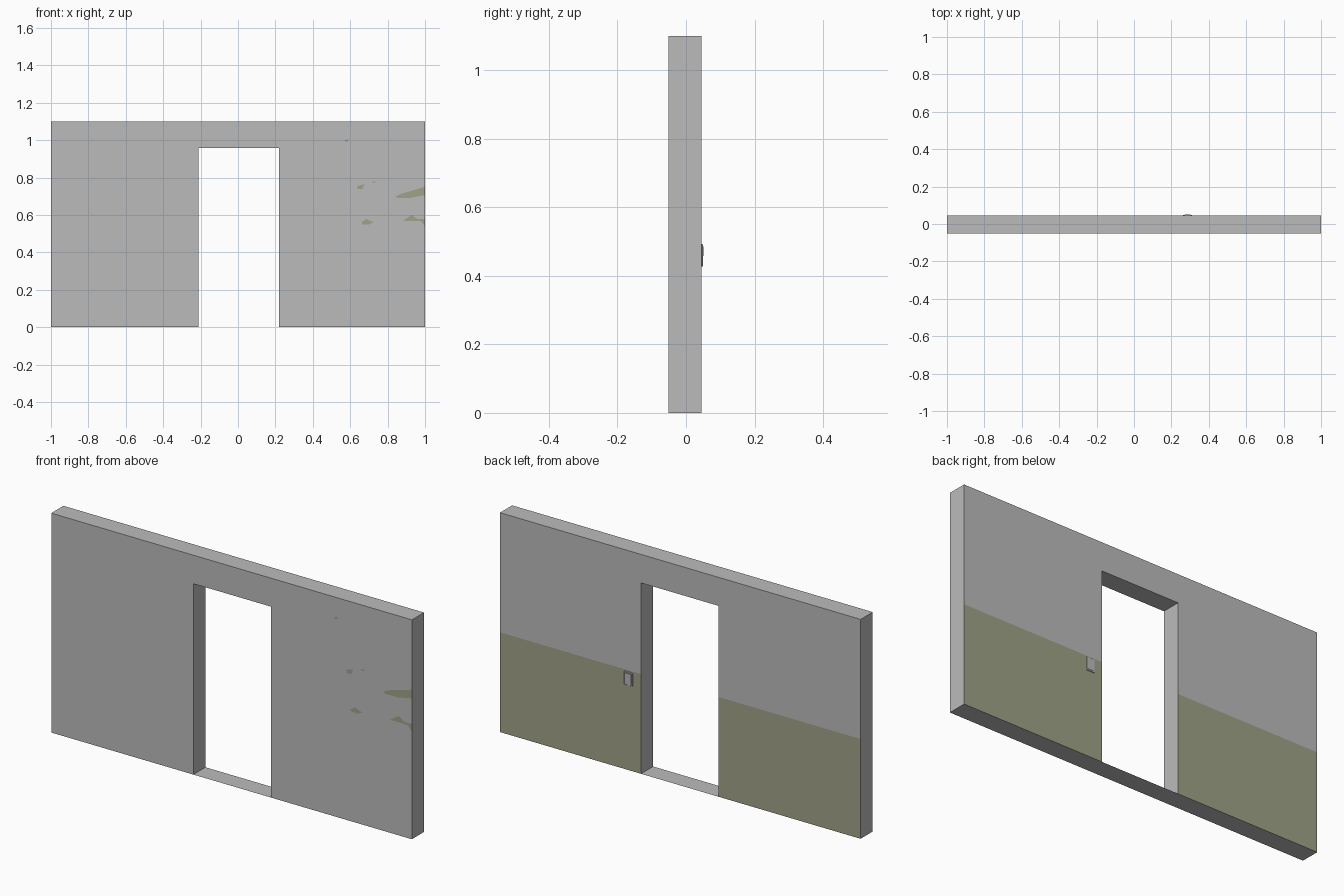
import bpy, bmesh
from mathutils import Matrix

if "Cube" in bpy.data.objects:
    bpy.data.objects.remove(bpy.data.objects["Cube"])

FRONT, BACK = -0.051, 0.045      # wall faces
DADO = 0.50                      # height of painted lower band on the back


def material(name, rgb):
    m = bpy.data.materials.new(name)
    m.diffuse_color = (*rgb, 1)
    m.use_nodes = True
    m.node_tree.nodes["Principled BSDF"].inputs["Base Color"].default_value = m.diffuse_color
    return m


GREY = material("wall grey", (0.5, 0.5, 0.5))
OLIVE = material("olive paint", (0.355, 0.365, 0.25))


def finish(name, bm, mats):
    me = bpy.data.meshes.new(name)
    bm.to_mesh(me)
    bm.free()
    for m in mats:
        me.materials.append(m)
    ob = bpy.data.objects.new(name, me)
    bpy.context.collection.objects.link(ob)
    return ob


def outline_face(bm, pts, y):
    f = bm.faces.new([bm.verts.new((x, y, z)) for x, z in pts])
    f.normal_update()
    if f.normal.y > 0:
        f.normal_flip()
    return f


# Wall with doorway: profile extruded through its thickness
L, R, H = -0.212, 0.218, 0.957
bm = bmesh.new()
face = outline_face(bm, [(-1, 0), (L, 0), (L, H), (R, H), (R, 0),
                         (1, 0), (1, 1.10), (-1, 1.10)], FRONT)
ext = bmesh.ops.extrude_face_region(bm, geom=[face], use_keep_orig=True)
bmesh.ops.translate(bm, vec=(0, BACK - FRONT, 0),
                    verts=[g for g in ext["geom"] if isinstance(g, bmesh.types.BMVert)])
bmesh.ops.recalc_face_normals(bm, faces=bm.faces)
# Cut at the paint line, then colour the lower back
bmesh.ops.bisect_plane(bm, geom=bm.verts[:] + bm.edges[:] + bm.faces[:],
                       plane_co=(0, 0, DADO), plane_no=(0, 0, 1))
bm.normal_update()
for f in bm.faces:
    if f.normal.y > 0.9 and f.calc_center_median().z < DADO:
        f.material_index = 1
finish("wall", bm, [GREY, OLIVE])

# Thin floor sheet closing the doorway
bm = bmesh.new()
bm.faces.new([bm.verts.new(p) for p in
              [(L, FRONT, 0), (R, FRONT, 0), (R, BACK, 0), (L, BACK, 0)]])
finish("door_sill", bm, [GREY])

# Worn paint patches on the front
patches = [
    [(.842, .70), (.885, .717), (1, .75), (1, .706), (.917, .69), (.853, .69)],
    [(.88, .567), (.928, .60), (.96, .578), (1, .578), (1, .54), (.978, .567)],
    [(.636, .754), (.676, .765), (.665, .738), (.639, .738)],
    [(.714, .78), (.746, .78), (.725, .77)],
    [(.66, .561), (.687, .578), (.725, .561), (.703, .55), (.666, .55)],
    [(.57, 1.0), (.585, 1.005), (.591, .995), (.575, .989)],
]
bm = bmesh.new()
for p in patches:
    outline_face(bm, p, FRONT - 0.0006)
finish("paint_patches", bm, [OLIVE])


def block(name, centre, size, bevel):
    bm = bmesh.new()
    bmesh.ops.create_cube(bm, size=1, matrix=Matrix.Translation(centre)
                          @ Matrix.Diagonal((*size, 1)))
    ob = finish(name, bm, [GREY])
    mod = ob.modifiers.new("bevel", "BEVEL")
    mod.width, mod.segments = bevel, 1
    return ob


# Light switch on the back
block("switch_plate", (0.286, BACK + 0.002, 0.460), (0.046, 0.004, 0.066), 0.001)
rocker = block("switch_rocker", (0.286, BACK + 0.004, 0.460), (0.034, 0.004, 0.052), 0.0005)
for v in rocker.data.vertices:      # tilt: the lower end stays flatter
    if v.co.y > BACK + 0.005:
        v.co.y = BACK + (0.006 if v.co.z > 0.46 else 0.0048)
